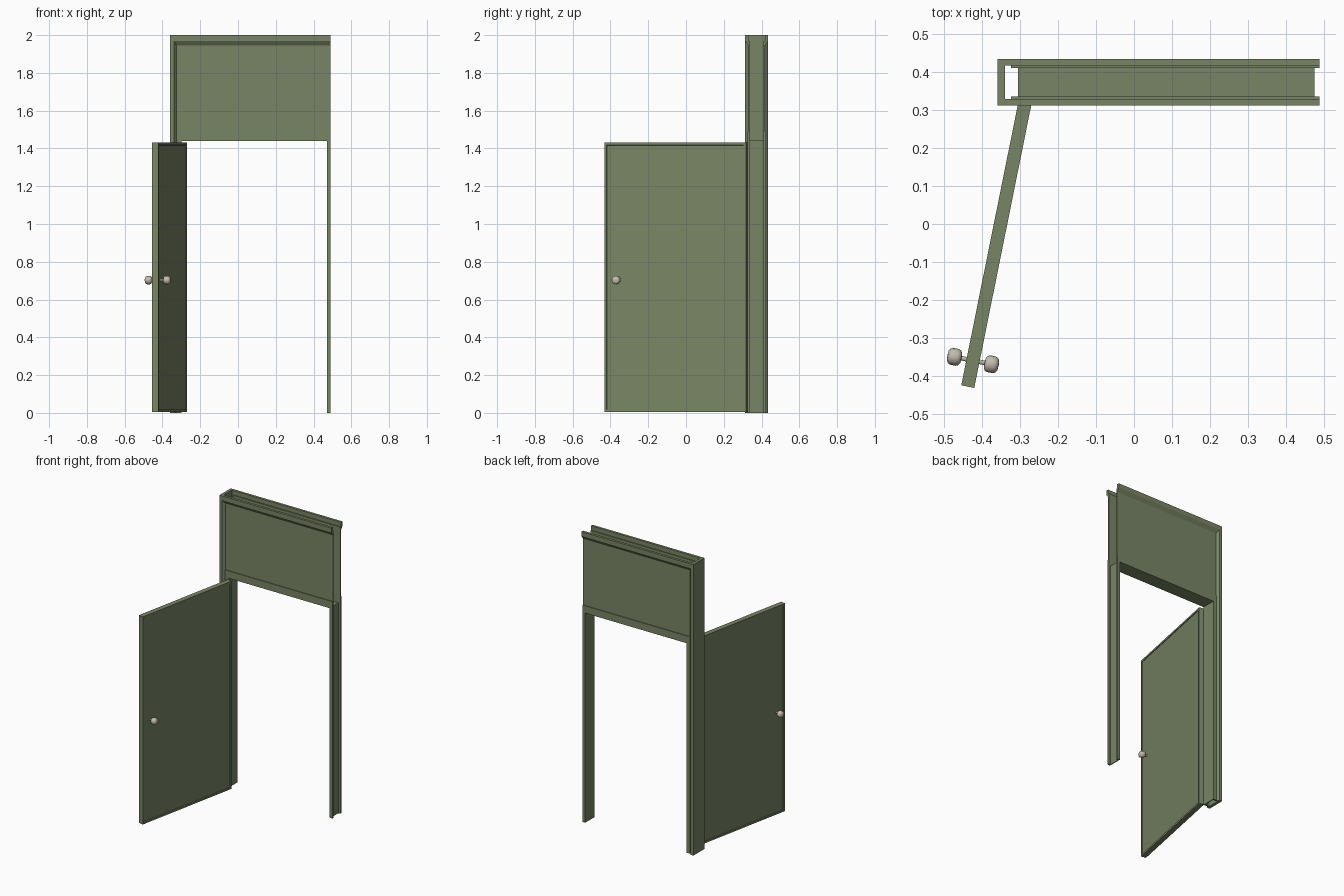
import bpy, bmesh, math
from mathutils import Matrix, Vector

if "Cube" in bpy.data.objects:
    bpy.data.objects.remove(bpy.data.objects["Cube"])


def material(name, color):
    m = bpy.data.materials.new(name)
    m.diffuse_color = color
    m.use_nodes = True
    m.node_tree.nodes["Principled BSDF"].inputs["Base Color"].default_value = m.diffuse_color
    return m


GREEN = material("green_paint", (0.19, 0.235, 0.13, 1))
METAL = material("knob_metal", (0.55, 0.5, 0.42, 1))


def finish(name, bm, mat):
    bmesh.ops.recalc_face_normals(bm, faces=bm.faces)
    me = bpy.data.meshes.new(name)
    bm.to_mesh(me)
    bm.free()
    me.materials.append(mat)
    ob = bpy.data.objects.new(name, me)
    bpy.context.collection.objects.link(ob)
    return ob


def box(name, x, y, z):
    bm = bmesh.new()
    bmesh.ops.create_cube(bm, size=1)
    for v in bm.verts:
        v.co = [lo + (c + 0.5) * (hi - lo) for c, (lo, hi) in zip(v.co, (x, y, z))]
    return finish(name, bm, GREEN)


def prism(name, start, end):
    """Solid between two matching outlines."""
    bm = bmesh.new()
    a = [bm.verts.new(p) for p in start]
    b = [bm.verts.new(p) for p in end]
    bm.faces.new(a)
    bm.faces.new(b)
    for i in range(len(a)):
        j = (i + 1) % len(a)
        bm.faces.new((a[i], a[j], b[j], b[i]))
    return finish(name, bm, GREEN)


# frame layout
X0, X1 = -0.36, 0.49
Y0, Y1 = 0.313, 0.435
DOOR_L, DOOR_R, HEAD = -0.30, 0.47, 1.44
LIP = 0.017

box("frame_side_wall", (X0, -0.34), (Y0, Y1), (0, 2))

# front and back skins of the hollow frame
for side in ("front", "back"):
    def Y(d):
        return Y0 + d if side == "front" else Y1 - d

    def skin(part, x, d, z):
        box(f"{side}_{part}", x, sorted((Y(d[0]), Y(d[1]))), z)

    top = [(0, 2), (0, 1.97), (LIP, 1.945), (LIP, 2)]
    prism(f"{side}_top_lip", [(-0.34, Y(d), z) for d, z in top],
          [(X1, Y(d), z) for d, z in top])
    edge = [(-0.34, 0), (-0.325, LIP), (-0.34, LIP)]
    prism(f"{side}_side_lip", [(x, Y(d), 0) for x, d in edge],
          [(x, Y(d), 1.97) for x, d in edge])
    skin("header_panel", (-0.325, X1), (LIP, 0.024), (1.49, 1.97))
    skin("header_rail", (-0.325, X1), (0.012, 0.024), (HEAD, 1.49))
    skin("left_jamb_flange", (-0.325, DOOR_L), (0.012, 0.024), (0, HEAD))
    skin("right_jamb_flange", (DOOR_R, X1), (0.012, 0.024), (0, HEAD))

# inner faces of the opening
inner = (Y0 + 0.024, Y1 - 0.024)
box("header_soffit", (DOOR_L, DOOR_R), inner, (HEAD, HEAD + 0.006))
box("left_jamb_web", (DOOR_L - 0.006, DOOR_L), inner, (0, HEAD + 0.006))
box("right_jamb_web", (DOOR_R, DOOR_R + 0.006), inner, (0, HEAD + 0.006))

# open door with shallow recessed faces
swing = Matrix.Translation((-0.363, -0.054, 0)) @ Matrix.Rotation(math.radians(-11.4), 4, 'Z')
bm = bmesh.new()
bmesh.ops.create_cube(bm, size=1)
for v in bm.verts:
    v.co = (v.co.x * 0.035, v.co.y * 0.765, 0.004 + (v.co.z + 0.5) * 1.427)
bm.normal_update()
faces = [f for f in bm.faces if abs(f.normal.x) > 0.9]
bmesh.ops.inset_individual(bm, faces=faces, thickness=0.018, depth=0)
bmesh.ops.inset_individual(bm, faces=faces, thickness=0.002, depth=-0.004)
finish("door", bm, GREEN).matrix_world = swing

# turned knobs on both faces: (distance from door centre, radius)
PROFILE = [(0, 0.006), (0.031, 0.006), (0.032, 0.014), (0.036, 0.020), (0.042, 0.0225),
           (0.056, 0.0225), (0.063, 0.020), (0.068, 0.013), (0.069, 0)]
for side, angle in (("inner", 0), ("outer", math.pi)):
    bm = bmesh.new()
    vs = [bm.verts.new((x, 0, r)) for x, r in PROFILE]
    es = [bm.edges.new(p) for p in zip(vs, vs[1:])]
    bmesh.ops.spin(bm, geom=vs + es, cent=(0, 0, 0), axis=(1, 0, 0),
                   angle=2 * math.pi, steps=16)
    bmesh.ops.remove_doubles(bm, verts=bm.verts, dist=1e-5)
    knob = finish(f"{side}_knob", bm, METAL)
    knob.matrix_world = (swing @ Matrix.Translation((0, -0.3125, 0.703))
                         @ Matrix.Rotation(angle, 4, 'Z'))
    bpy.ops.object.select_all(action='DESELECT')
    knob.select_set(True)
    bpy.context.view_layer.objects.active = knob
    bpy.ops.object.shade_smooth_by_angle(angle=math.radians(35))
